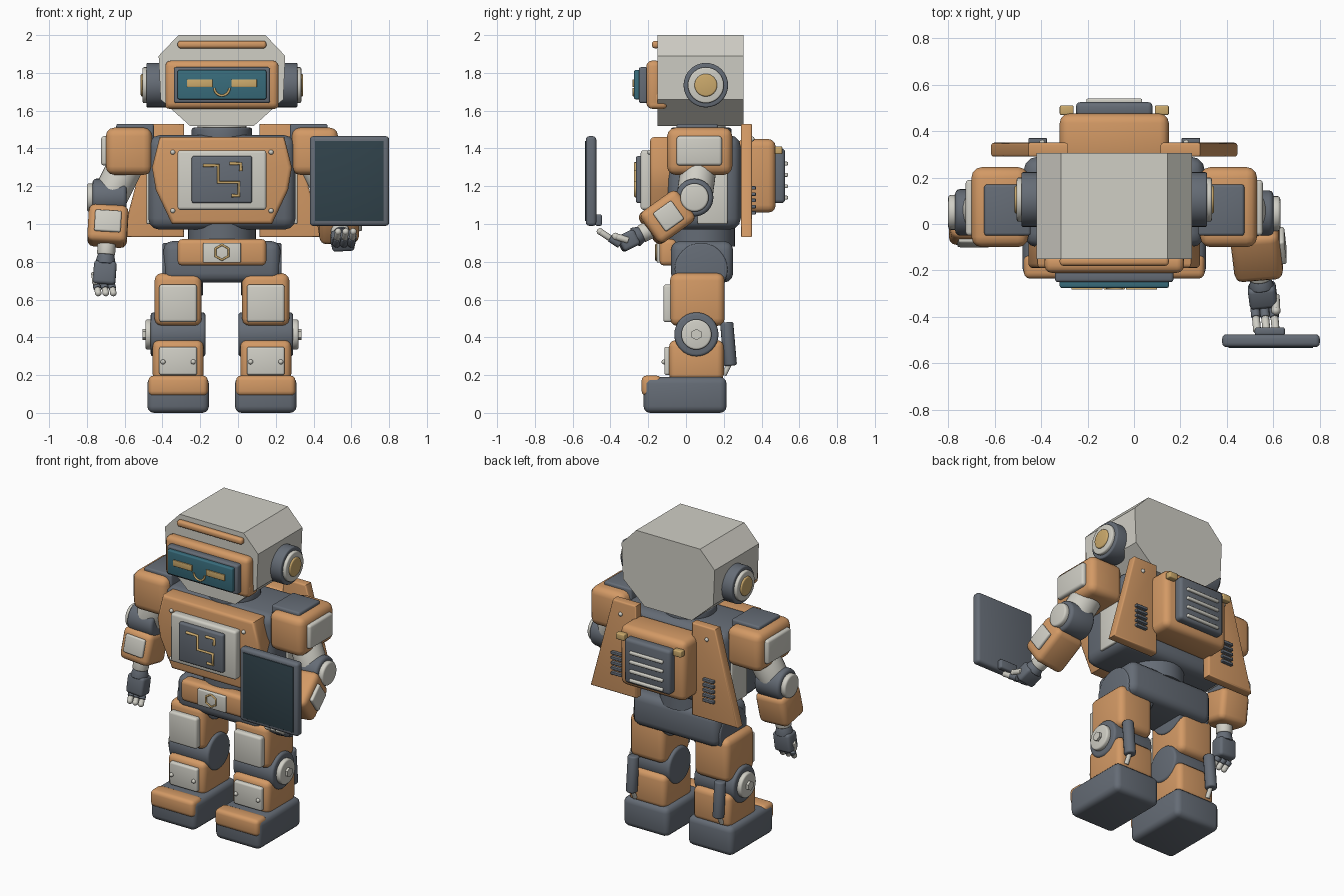
import bpy, bmesh
from math import radians, sin, cos, pi
from mathutils import Vector, Matrix

cube = bpy.data.objects.get("Cube")
if cube:
    bpy.data.objects.remove(cube, do_unlink=True)

MID = -0.085  # body centre line, offset by the outstretched arm


def material(name, r, g, b):
    m = bpy.data.materials.new(name)
    m.use_nodes = True
    m.diffuse_color = (r, g, b, 1)
    m.node_tree.nodes["Principled BSDF"].inputs["Base Color"].default_value = (r, g, b, 1)
    return m


orange = material("orange shell", 0.65, 0.32, 0.13)
light = material("off white", 0.63, 0.62, 0.56)
dark = material("slate grey", 0.13, 0.15, 0.18)
teal = material("teal glass", 0.04, 0.15, 0.2)
screen = material("dark screen", 0.03, 0.055, 0.07)
gold = material("pale gold", 0.6, 0.4, 0.15)
meshes = []


def finish(bm, name, mat, bevel=0.0, matrix=None):
    if bevel:
        edges = [e for e in bm.edges if e.calc_face_angle(0) > 0.6]
        bmesh.ops.bevel(bm, geom=edges, offset=bevel, segments=3, profile=0.5, affect='EDGES')
    if matrix:
        bm.transform(matrix)
    bmesh.ops.recalc_face_normals(bm, faces=bm.faces)
    mesh = bpy.data.meshes.new(name)
    bm.to_mesh(mesh)
    bm.free()
    mesh.materials.append(mat)
    ob = bpy.data.objects.new(name, mesh)
    bpy.context.collection.objects.link(ob)
    meshes.append(ob)
    return ob


def box(name, mat, x, y, z, bevel=0.01, matrix=None):
    bm = bmesh.new()
    bmesh.ops.create_cube(bm, size=1)
    for v in bm.verts:
        v.co = [lo + (hi - lo) * (c + 0.5) for c, (lo, hi) in zip(v.co, (x, y, z))]
    return finish(bm, name, mat, bevel, matrix)


def frame(a, b):
    """Matrix at a, with z towards b and x kept level."""
    z = (Vector(b) - Vector(a)).normalized()
    x = Vector((1, 0, 0)) if abs(z.x) < 0.9 else Vector((0, 1, 0))
    y = z.cross(x).normalized()
    x = y.cross(z)
    return Matrix.Translation(a) @ Matrix((x, y, z)).transposed().to_4x4()


def rod(name, mat, a, b, r, bevel=0.0, sides=32, r2=None):
    bm = bmesh.new()
    length = (Vector(b) - Vector(a)).length
    bmesh.ops.create_cone(bm, cap_ends=True, segments=sides, radius1=r,
                          radius2=r2 or r, depth=length)
    bm.transform(Matrix.Translation((0, 0, length / 2)))
    return finish(bm, name, mat, bevel, frame(a, b))


def ball(name, mat, p, r):
    bm = bmesh.new()
    bmesh.ops.create_uvsphere(bm, u_segments=16, v_segments=8, radius=r)
    return finish(bm, name, mat, 0, Matrix.Translation(p))


def prism(name, mat, points, y0, y1, bevel=0.0):
    bm = bmesh.new()
    face = bm.faces.new([bm.verts.new((MID + x, y0, z)) for x, z in points])
    out = bmesh.ops.extrude_face_region(bm, geom=[face])["geom"]
    for v in out:
        if isinstance(v, bmesh.types.BMVert):
            v.co.y = y1
    return finish(bm, name, mat, bevel)


def tube(name, mat, points, y, r, closed=False):
    curve = bpy.data.curves.new(name, 'CURVE')
    curve.dimensions = '3D'
    curve.bevel_depth = r
    curve.use_fill_caps = True
    spline = curve.splines.new('POLY')
    spline.points.add(len(points) - 1)
    spline.use_cyclic_u = closed
    for p, (x, z) in zip(spline.points, points):
        p.co = (MID + x, y, z, 1)
    curve.materials.append(mat)
    bpy.context.collection.objects.link(bpy.data.objects.new(name, curve))


def mid(h):
    return MID - h, MID + h


def side(s, lo, hi):
    return tuple(sorted((MID + s * lo, MID + s * hi)))


def both(half):
    return half + [(-x, z) for x, z in reversed(half)]


# Head and visor
head = prism("head", light, both([(.23, 2), (.335, 1.89), (.325, 1.66), (.17, 1.52)]), -.15, .305)
box("brow_bar", orange, mid(.235), (-.18, -.14), (1.93, 1.97), .015)
box("visor_frame", orange, mid(.3), (-.21, -.13), (1.61, 1.865), .03)
box("visor_jaw", orange, mid(.3), (-.2, -.1), (1.61, 1.7), .02)
box("visor_rim", dark, mid(.255), (-.25, -.2), (1.64, 1.83), .012)
box("visor_glass", teal, mid(.235), (-.275, -.24), (1.66, 1.815), .008)
tube("smile", gold, [(.04 * cos(a), 1.72 + .04 * sin(a)) for a in [pi + pi * i / 12 for i in range(13)]],
     -.277, .006)

# Neck and torso
rod("neck", dark, (MID, .08, 1.42), (MID, .08, 1.51), .16, .01)
rod("neck_ring", light, (MID, .08, 1.5), (MID, .08, 1.535), .13, .01)
box("torso", dark, mid(.39), (-.1, .29), (.97, 1.47), .06)
prism("chest_plate", orange, both([(.33, 1.46), (.37, 1.3), (.35, 1.18), (.265, 1)]), -.19, -.06, .02)
box("chest_panel", light, mid(.235), (-.24, -.18), (1.075, 1.39), .015)
box("chest_inset", dark, mid(.16), (-.265, -.23), (1.11, 1.36), .012)
tube("circuit_long", gold, [(-.1, 1.31), (-.02, 1.31), (-.02, 1.22), (.09, 1.22), (.09, 1.15), (.05, 1.15)],
     -.267, .009)
tube("circuit_short", gold, [(.04, 1.32), (.1, 1.32), (.1, 1.28)], -.267, .009)
rod("waist", dark, (MID, .08, .88), (MID, .08, 1), .18)

# Pelvis and belt
box("pelvis", dark, mid(.31), (-.08, .25), (.69, .91), .05)
box("belt", orange, mid(.235), (-.14, -.05), (.78, .92), .025)
box("belt_panel", light, mid(.1), (-.155, -.13), (.795, .9), .006)
tube("buckle_ring", gold, [(.04 * sin(i * pi / 3), .85 + .04 * cos(i * pi / 3)) for i in range(6)],
     -.157, .006, True)

# Backpack
box("backpack", orange, mid(.235), (.27, .475), (1.06, 1.45), .04)
box("backpack_vent", dark, mid(.165), (.46, .525), (1.11, 1.4), .02)
for z in (1.32, 1.26, 1.2, 1.14):
    box("vent_louvre", light, mid(.12), (.515, .54), (z - .01, z + .01), .006)

for s in (-1, 1):
    # Eyes, ears and chest rivets
    box("eye", gold, side(s, .05, .185), (-.283, -.274), (1.725, 1.765), .003)
    for name, mat, lo, hi, r in (("ear_base", dark, .28, .4, .118), ("ear_ring", light, .39, .42, .095),
                                 ("ear_cap", gold, .41, .43, .06)):
        rod(name, mat, (MID + s * lo, .105, 1.735), (MID + s * hi, .105, 1.735), r, .008)
    for z in (1.07, 1.38):
        ball("chest_rivet", light, (MID + s * .26, -.192, z), .013)
    box("torso_side_panel", light, side(s, .38, .4), (.06, .22), (1, 1.27), .008)

    # Back plates with vents and clips
    prism("back_plate", orange, [(s * x, z) for x, z in ((.2, 1.53), (.37, 1.53), (.53, .93), (.2, .93))],
          .29, .35, .01)
    for i in range(5):
        z = 1.05 + .033 * i
        box("plate_slat", dark, side(s, .29, .37), (.34, .37), (z, z + .018), .004)
    ball("plate_rivet", light, (MID + s * .31, .35, 1.45), .013)
    box("backpack_clip", gold, side(s, .175, .235), (.47, .51), (1.37, 1.41), .006)

    # Shoulders
    box("shoulder", orange, side(s, .37, .615), (-.1, .245), (1.26, 1.51), .045)
    box("shoulder_strap", dark, side(s, .36, .56), (-.05, .17), (1.3, 1.53), .012)
    box("shoulder_pad", light, side(s, .6, .64), (-.05, .19), (1.31, 1.465), .015)

    # Legs
    leg = .232
    box("thigh", orange, side(s, leg - .125, leg + .125), (-.085, .205), (.46, .74), .04)
    rod("hip_joint", dark, (MID + s * .1, .08, .76), (MID + s * .315, .08, .76), .14, .01)
    box("thigh_plate", light, side(s, leg - .1, leg + .1), (-.12, -.07), (.48, .68), .015)
    rod("knee", dark, (MID + s * (leg - .145), .055, .415), (MID + s * (leg + .145), .055, .415), .117, .015)
    rod("knee_hub", light, (MID + s * .37, .055, .415), (MID + s * .405, .055, .415), .08, .01)
    rod("knee_bolt", light, (MID + s * .4, .055, .415), (MID + s * .42, .055, .415), .03, 0, 6)
    box("shin", orange, side(s, leg - .135, leg + .135), (-.09, .2), (.17, .385), .035)
    box("shin_plate", light, side(s, leg - .1, leg + .1), (-.115, -.07), (.2, .35), .012)
    for dx in (-.08, .08):
        ball("shin_rivet", light, (MID + s * (leg + dx), -.117, .27), .013)
    x = MID + s * (leg + .08)
    rod("calf_piston", dark, (x, .235, .25), (x, .215, .48), .035, .01, 16)
    rod("calf_rod", light, (x, .2, .2), (x, .235, .27), .014, 0, 12)

    # Feet
    box("foot", dark, side(s, leg - .163, leg + .163), (-.225, .215), (0, .19), .035)
    box("toe_cap", orange, side(s, leg - .157, leg + .157), (-.235, -.13), (.09, .197), .025)


def arm(s, shoulder, elbow, wrist, knuckle, tip):
    shoulder, elbow, wrist, knuckle, tip = map(Vector, (shoulder, elbow, wrist, knuckle, tip))
    across = Vector((s, 0, 0))
    rod("upper_arm", light, shoulder, elbow, .095, .01)
    rod("elbow", dark, elbow - across * .09, elbow + across * .09, .1, .02)
    rod("elbow_cap", light, elbow + across * .08, elbow + across * .12, .075, .012)
    # Forearm shell and its plate, in the arm's own frame
    m = frame(elbow, wrist)
    n = (wrist - elbow).length
    box("forearm", orange, (-.105, .105), (-.1, .1), (n * .2, n), .035, m)
    if s > 0:
        box("forearm_plate", light, (.1, .125), (-.06, .06), (n * .4, n * .8), .01, m)
    else:
        box("forearm_plate", light, (-.07, .07), (.09, .115), (n * .35, n * .8), .01, m)
    # Wrist, palm and fingers
    rod("wrist", light, wrist.lerp(knuckle, -.1), wrist.lerp(knuckle, .25), .048, .006)
    rod("wrist_cuff", dark, wrist.lerp(knuckle, .22), wrist.lerp(knuckle, .48), .042, .006, 24, .055)
    m = frame(wrist, knuckle)
    n = (knuckle - wrist).length
    box("palm", dark, (-.06, .06), (-.045, .045), (n * .42, n), .018, m)
    for dx in (-.04, 0, .04):
        shift = Vector((dx, 0, 0))
        bend = knuckle.lerp(tip, .5)
        rod("finger_base", dark, knuckle + shift, bend + shift, .02, .004, 12)
        rod("finger_tip", light, bend + shift, tip + shift, .017, .004, 12)
        ball("finger_end", light, tip + shift, .018)
    thumb = wrist.lerp(knuckle, .7) + across * .055
    end = thumb.lerp(tip, .45) + across * .02
    rod("thumb", light, thumb, end, .018, .004, 12)
    ball("thumb_end", light, end, .02)


arm(-1, (-.57, .075, 1.36), (-.68, .05, 1.14), (-.695, 0, .89), (-.71, -.02, .68), (-.7, -.055, .635))
arm(1, (.4, .075, 1.36), (.51, .045, 1.14), (.54, -.2, .965), (.56, -.35, .89), (.57, -.455, .96))

# Tablet held in the left hand
box("tablet", dark, (.38, .8), (-.53, -.475), (.99, 1.465), .018)
box("tablet_screen", screen, (.408, .77), (-.535, -.527), (1.015, 1.44), .002)
box("tablet_grip", dark, (.52, .65), (-.48, -.445), (.99, 1.05), .01)

# Smooth the rounded edges and keep the hard ones
bpy.ops.object.select_all(action='DESELECT')
for ob in meshes:
    ob.select_set(True)
bpy.context.view_layer.objects.active = head
bpy.ops.object.shade_smooth_by_angle(angle=radians(40))
bpy.ops.object.select_all(action='DESELECT')
head.select_set(True)
bpy.ops.object.shade_smooth()
